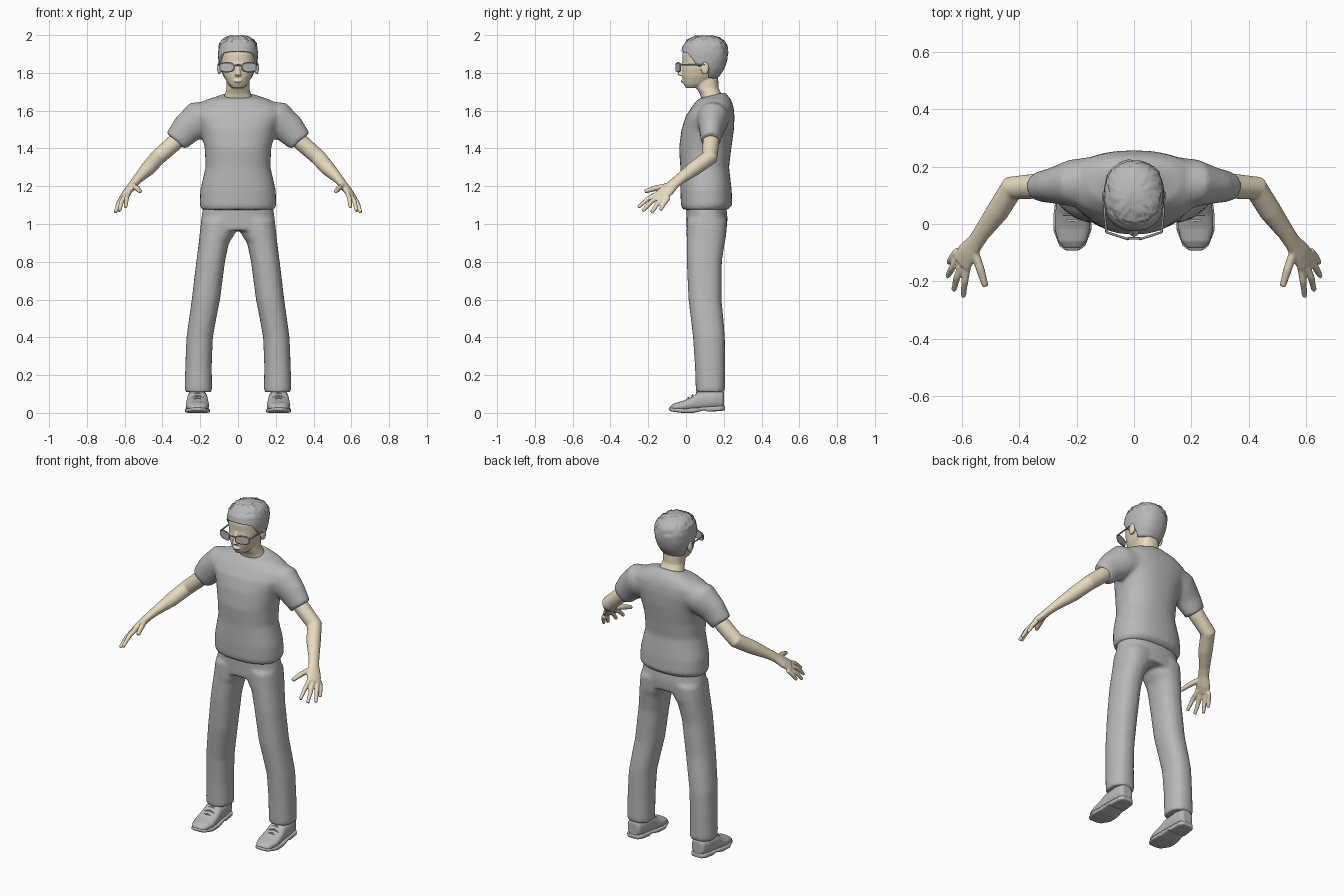
import bpy, bmesh, math, random
from mathutils import Vector, Matrix

random.seed(4)
start_cube = bpy.data.objects.get("Cube")
if start_cube:
    bpy.data.objects.remove(start_cube, do_unlink=True)


def material(name, colour):
    mat = bpy.data.materials.new(name)
    mat.use_nodes = True
    mat.diffuse_color = (*colour, 1)
    shader = mat.node_tree.nodes["Principled BSDF"]
    shader.inputs["Base Color"].default_value = (*colour, 1)
    shader.inputs["Roughness"].default_value = 0.8
    return mat


GREY = material("plain grey", (0.48, 0.48, 0.485))
SKIN = material("pale skin", (0.8, 0.7, 0.52))
DARK = material("spectacle grey", (0.36, 0.37, 0.39))


def ring(centre, u, v, power=2.0, count=32):
    """Superellipse section around a centre, spanned by u and v."""
    def soft(value):
        return math.copysign(abs(value) ** (2 / power), value)
    angles = [2 * math.pi * i / count for i in range(count)]
    return [Vector(centre) + Vector(u) * soft(math.cos(a)) + Vector(v) * soft(math.sin(a))
            for a in angles]


def skin(bm, rings, cap_start=True, cap_end=True):
    loops = [[bm.verts.new(p) for p in r] for r in rings]
    for low, high in zip(loops, loops[1:]):
        for i in range(len(low)):
            j = (i + 1) % len(low)
            bm.faces.new((low[i], low[j], high[j], high[i]))
    if cap_start:
        bm.faces.new(loops[0][::-1])
    if cap_end:
        bm.faces.new(loops[-1])


def level(z, x, half, front, back, power=2.3, tilt=0.0):
    """Horizontal section given by its half width and front and back."""
    depth = (back - front) / 2
    return ring((x, (front + back) / 2, z), (half, 0, 0), (0, depth, depth * tilt), power)


def tube(bm, points, up, side=1):
    """Tube along a path of x, y, z, thickness, width; width follows up."""
    path = [Vector((p[0] * side, p[1], p[2])) for p in points]
    up = Vector((up[0] * side, up[1], up[2]))
    rings = []
    for i, p in enumerate(path):
        along = (path[min(i + 1, len(path) - 1)] - path[max(i - 1, 0)]).normalized()
        u = along.cross(up).normalized()
        rings.append(ring(p, u * points[i][3], u.cross(along) * points[i][4], count=20))
    skin(bm, rings)


def ball(bm, centre, size):
    bmesh.ops.create_uvsphere(bm, u_segments=20, v_segments=12, radius=1,
                              matrix=Matrix.Translation(centre) @ Matrix.Diagonal((*size, 1)))


def finish(name, bm, mat, voxel=0.0, smooth=0):
    bmesh.ops.recalc_face_normals(bm, faces=bm.faces)
    for face in bm.faces:
        face.smooth = True
    mesh = bpy.data.meshes.new(name)
    bm.to_mesh(mesh)
    bm.free()
    mesh.materials.append(mat)
    obj = bpy.data.objects.new(name, mesh)
    bpy.context.collection.objects.link(obj)
    if voxel:
        fuse = obj.modifiers.new("fuse", 'REMESH')
        fuse.mode = 'VOXEL'
        fuse.voxel_size = voxel
        fuse.use_smooth_shade = True
    if smooth:
        relax = obj.modifiers.new("relax", 'SMOOTH')
        relax.factor = 0.5
        relax.iterations = smooth
    return obj


def wire(name, points, radius, mat, cyclic=False):
    curve = bpy.data.curves.new(name, 'CURVE')
    curve.dimensions = '3D'
    curve.bevel_depth = radius
    curve.bevel_resolution = 2
    curve.use_fill_caps = True
    spline = curve.splines.new('POLY')
    spline.points.add(len(points) - 1)
    for target, p in zip(spline.points, points):
        target.co = (*p, 1)
    spline.use_cyclic_u = cyclic
    curve.materials.append(mat)
    bpy.context.collection.objects.link(bpy.data.objects.new(name, curve))


def lookup(table, key):
    """Linear interpolation in a table sorted by its first column."""
    for low, high in zip(table, table[1:]):
        if key <= high[0]:
            t = max(0, (key - low[0]) / (high[0] - low[0]))
            return [a + (b - a) * t for a, b in zip(low[1:], high[1:])]
    return table[-1][1:]


# Shirt: trunk and both short sleeves fused together
bm = bmesh.new()
trunk = [(1.075, .193, -.018, .22), (1.1, .203, -.027, .245), (1.18, .2, -.03, .242),
         (1.3, .172, -.03, .228), (1.4, .176, -.037, .24), (1.5, .2, -.024, .254),
         (1.57, .235, -.002, .257), (1.62, .23, .03, .252), (1.66, .165, .062, .238)]
rings = [level(z, 0, half, front, back) for z, half, front, back in trunk]
rings.append(level(1.682, 0, .085, .075, .205, tilt=.25))
skin(bm, rings)
sleeve = [(.1, .15, 1.58, .08, .09), (.215, .142, 1.552, .097, .083),
          (.275, .134, 1.5, .083, .064), (.33, .13, 1.438, .066, .052)]
for side in (1, -1):
    tube(bm, sleeve, (0, 1, 0), side)
finish("shirt", bm, GREY, .011, 6)

# Trousers: hips and two straight legs fused together
bm = bmesh.new()
skin(bm, [level(1.12, 0, .18, .0, .21), level(1.03, 0, .195, .002, .22),
          level(.965, 0, .196, .003, .215)])
leg = [(1.02, .1, .095, .003, .218), (.94, .112, .092, .003, .213), (.9, .128, .08, .004, .205),
       (.8, .145, .076, .004, .19), (.6, .17, .075, .013, .188), (.5, .187, .072, .025, .198),
       (.4, .203, .07, .037, .206), (.25, .209, .07, .047, .207), (.11, .21, .073, .052, .207)]
for side in (1, -1):
    skin(bm, [level(z, x * side, half, front, back) for z, x, half, front, back in leg])
finish("trousers", bm, GREY, .011, 6)

# Bare arms with hands; the palm width runs from index to little finger
arm = [(.28, .135, 1.485, .04, .042), (.34, .132, 1.427, .044, .044),
       (.425, .125, 1.352, .042, .043), (.475, .045, 1.295, .039, .04),
       (.53, -.03, 1.24, .026, .031), (.553, -.064, 1.213, .022, .031),
       (.58, -.1, 1.178, .021, .041), (.602, -.134, 1.15, .015, .043)]
digits = {"thumb": [(.56, -.085, 1.205), (.535, -.16, 1.19), (.518, -.218, 1.172)],
          "index": [(.58, -.145, 1.163), (.59, -.2, 1.135), (.595, -.253, 1.088)],
          "middle": [(.597, -.135, 1.153), (.617, -.185, 1.117), (.628, -.23, 1.068)],
          "ring": [(.611, -.115, 1.145), (.634, -.153, 1.105), (.65, -.183, 1.06)],
          "little": [(.615, -.092, 1.14), (.634, -.117, 1.107), (.646, -.136, 1.073)]}
across = (.035, .06, -.02)
for side, label in ((1, "left"), (-1, "right")):
    bm = bmesh.new()
    tube(bm, arm, across, side)
    for digit, joints in digits.items():
        wide = .015 if digit == "thumb" else .0125
        sizes = (wide, wide, wide * .75)
        tube(bm, [(*p, r, r) for p, r in zip(joints, sizes)], across, side)
    finish(label + "_arm", bm, SKIN, .005, 3)

# Head, neck, nose, lips and ears
skull = [(1.72, .032, .0, .07), (1.74, .052, -.012, .12), (1.78, .074, -.021, .168),
         (1.82, .088, -.022, .195), (1.86, .095, -.018, .209), (1.9, .097, -.02, .214),
         (1.94, .091, -.008, .207), (1.965, .074, .015, .185), (1.978, .052, .04, .16),
         (1.985, .028, .065, .13)]
bm = bmesh.new()
skin(bm, [level(z, 0, half, front, back) for z, half, front, back in skull])
neck = [(1.655, .08, .085, .2), (1.69, .068, .073, .188), (1.72, .06, .055, .172),
        (1.79, .06, .055, .17)]
skin(bm, [level(z, 0, half, front, back) for z, half, front, back in neck])
tube(bm, [(0, -.014, 1.85, .01, .01), (0, -.025, 1.815, .012, .012),
          (0, -.032, 1.785, .014, .018)], (1, 0, 0))
ball(bm, (0, -.019, 1.757), (.024, .009, .008))
for side in (1, -1):
    ball(bm, (.1 * side, .1, 1.825), (.011, .022, .035))
finish("head", bm, SKIN, .005, 3)

# Short hair: columns rise from the hairline to the crown
hairline = [(-.05, 1.922), (.02, 1.905), (.055, 1.86), (.08, 1.828), (.1, 1.855),
            (.125, 1.82), (.145, 1.775), (.25, 1.762)]
bm = bmesh.new()
columns, rows = 56, 18
rings = []
for row in range(rows + 1):
    t = row / rows
    loop = []
    for column in range(columns):
        a = 2 * math.pi * column / columns
        half, front, back = lookup(skull, 1.86)
        base = lookup(hairline, (front + back) / 2 + (back - front) / 2 * math.sin(a))[0]
        z = base + (skull[-1][0] - base) * t
        half, front, back = lookup(skull, z)
        shape = level(z, 0, half, front, back)[0]
        tousle = random.uniform(-.004, .004) if t > .6 else 0
        grow = .009 + tousle

        def soft(value):
            return math.copysign(abs(value) ** (2 / 2.3), value)
        loop.append(Vector(((shape.x + grow) * soft(math.cos(a)),
                            (front + back) / 2 + ((back - front) / 2 + grow) * soft(math.sin(a)),
                            z + t * .012 + tousle * .7)))
    rings.append(loop)
skin(bm, rings, cap_start=False)
hair = finish("hair", bm, GREY)
shell = hair.modifiers.new("thickness", 'SOLIDIFY')
shell.thickness = .012
shell.offset = -1

# Spectacles: lenses, rims, temples and bridge
for side, label in ((1, "left"), (-1, "right")):
    u, v = Vector((.037, .012 * side, 0)), Vector((0, 0, .023))
    bm = bmesh.new()
    skin(bm, [ring((.058 * side, y, 1.83), u, v, 3) for y in (-.044, -.038)])
    lens = finish(label + "_lens", bm, GREY)
    lens.data.shade_flat()
    wire(label + "_rim", ring((.058 * side, -.041, 1.83), u, v, 3), .004, DARK, True)
    wire(label + "_temple", [(.096 * side, -.029, 1.842), (.102 * side, .03, 1.842),
                             (.106 * side, .1, 1.845)], .004, DARK)
wire("bridge", [(-.022, -.05, 1.838), (0, -.05, 1.842), (.022, -.05, 1.838)], .004, DARK)

# Shoes: rounded uppers, flat soles with heels, and laces
upper = [(-.084, .03, .012, .036), (-.06, .05, .01, .052), (-.015, .062, .01, .064),
         (.03, .06, .01, .085), (.07, .056, .012, .115), (.15, .052, .018, .125),
         (.19, .043, .022, .12), (.202, .03, .025, .11)]
sole = [(-.092, .025, .014, .03), (-.075, .046, .007, .026), (-.02, .067, .0, .024),
        (.04, .065, .0, .026), (.1, .057, .014, .032), (.115, .056, .006, .033),
        (.185, .05, .01, .037), (.207, .032, .014, .037)]
for side, label in ((1, "left"), (-1, "right")):
    for part, table, power in (("shoe", upper, 2.5), ("sole", sole, 6)):
        bm = bmesh.new()
        skin(bm, [ring((.215 * side, y, (low + high) / 2), (half, 0, 0),
                       (0, 0, (high - low) / 2), power)
                  for y, half, low, high in table])
        finish("%s_%s" % (label, part), bm, GREY, .005, 3)
    for i in range(3):
        y, z = .012 + .022 * i, .08 + .013 * i
        wire("%s_lace_%d" % (label, i), [((.215 + x) * side, y, z - abs(x) * .35)
                                         for x in (-.032, 0, .032)], .004, GREY)
